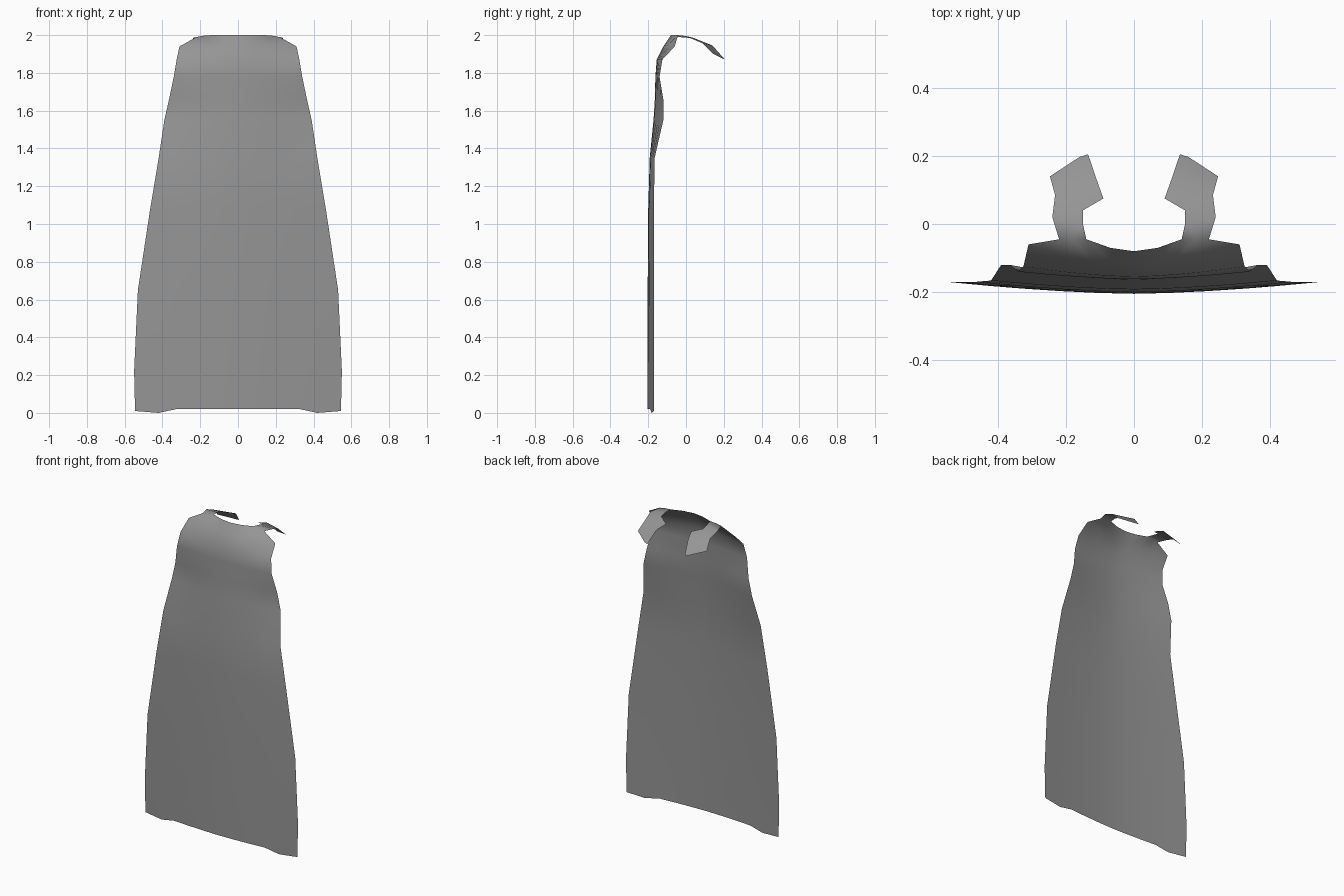
import bpy, bmesh

old = bpy.data.objects.get("Cube")
if old:
    bpy.data.objects.remove(old, do_unlink=True)

# Single grey cloth colour
cloth = bpy.data.materials.new("grey cloth")
cloth.use_nodes = True
GREY = (0.3, 0.3, 0.3, 1)
cloth.diffuse_color = GREY
cloth.node_tree.nodes["Principled BSDF"].inputs["Base Color"].default_value = GREY

bm = bmesh.new()

# Drape profile: height, half width, centre depth, edge depth
PROFILE = [
    (0.02, 0.545, -0.205, -0.17), (0.22, 0.55, -0.205, -0.17),
    (0.65, 0.53, -0.203, -0.17), (1.08, 0.465, -0.2, -0.17),
    (1.35, 0.42, -0.192, -0.166), (1.55, 0.39, -0.172, -0.12),
    (1.66, 0.365, -0.165, -0.12), (1.78, 0.34, -0.162, -0.14),
    (1.87, 0.325, -0.155, -0.125), (1.94, 0.31, -0.12, -0.06),
]
COLUMNS = [0, 0.2, 0.4, 0.6, 0.77, 1]
HEM_DROP = [0, 0, 0, 0, 0.02, 0.01]

rows = []
for i, (z, half, centre, edge) in enumerate(PROFILE):
    row = []
    for f, drop in zip(COLUMNS, HEM_DROP):
        y = centre + (edge - centre) * f ** 1.6
        row.append(bm.verts.new((f * half, y, z - (drop if i == 0 else 0))))
    rows.append(row)

# Neckline, meeting the shoulder corner at its end
NECK = [(0, -0.08, 2), (0.07, -0.07, 2), (0.14, -0.045, 2),
        (0.18, -0.045, 1.997), (0.22, -0.045, 1.99)]
neck = [bm.verts.new(p) for p in NECK] + [rows[-1][-1]]
rows.append(neck)

for low, high in zip(rows, rows[1:]):
    for c in range(len(COLUMNS) - 1):
        corners = [low[c], low[c + 1], high[c + 1], high[c]]
        bm.faces.new(list(dict.fromkeys(corners)))

# Shoulder strap: pairs of inner and outer points, ending in a wide tab
STRAP = [
    ((0.15, 0, 1.995), (0.24, 0.02, 1.985)),
    ((0.15, 0.04, 1.985), (0.232, 0.085, 1.958)),
]
inner, outer = neck[2], neck[4]
for k, (a, b) in enumerate(STRAP):
    na, nb = bm.verts.new(a), bm.verts.new(b)
    base = [inner, neck[3], outer] if k == 0 else [inner, outer]
    bm.faces.new(base + [nb, na])
    inner, outer = na, nb
hook = bm.verts.new((0.09, 0.075, 1.965))
side = bm.verts.new((0.113, 0.14, 1.945))
tip = bm.verts.new((0.135, 0.205, 1.872))
tab = bm.verts.new((0.16, 0.197, 1.875))
corner = bm.verts.new((0.247, 0.14, 1.903))
bm.faces.new([inner, outer, side, hook])
bm.faces.new([outer, corner, tab, tip, side])

mesh = bpy.data.meshes.new("cape")
bm.to_mesh(mesh)
bm.free()
mesh.materials.append(cloth)
cape = bpy.data.objects.new("cape", mesh)
bpy.context.collection.objects.link(cape)

# Mirror the half and shade it smoothly
mirror = cape.modifiers.new("mirror", 'MIRROR')
mirror.use_clip = True
mirror.merge_threshold = 0.001
for poly in mesh.polygons:
    poly.use_smooth = True
